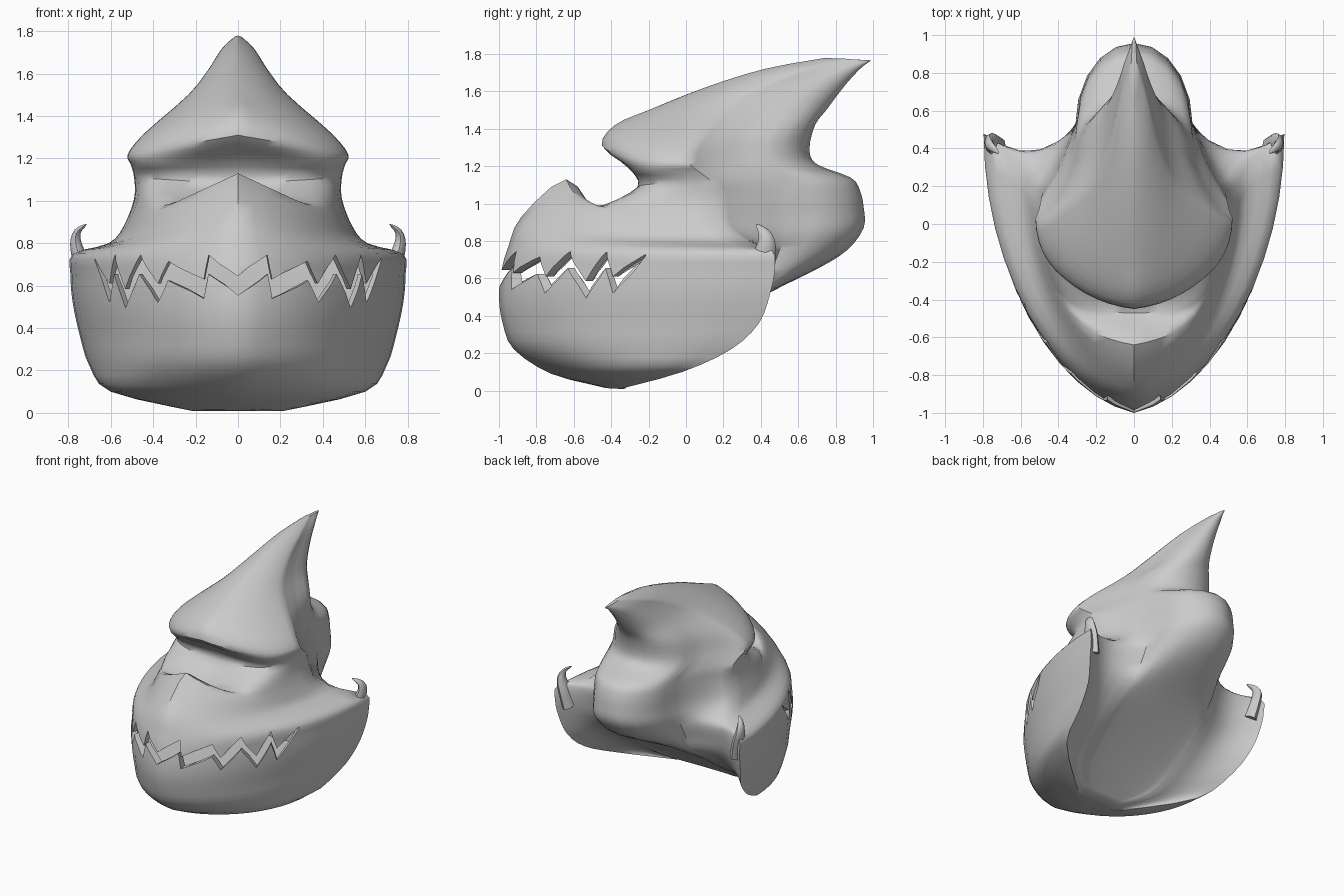
import bpy, bmesh
from math import sin, cos, asin, pi, radians
from mathutils import Vector

cube = bpy.data.objects.get("Cube")
if cube:
    bpy.data.objects.remove(cube)

grey = bpy.data.materials.new("plain_grey")
grey.use_nodes = True
grey.diffuse_color = (0.6, 0.6, 0.6, 1)
grey.node_tree.nodes["Principled BSDF"].inputs["Base Color"].default_value = (0.6, 0.6, 0.6, 1)

# Matching profiles, from the chin up to the crest tip
front = [(-.45, .02), (-.72, .09), (-.92, .22), (-.98, .36), (-1, .5), (-.985, .65),
         (-.95, .77), (-.88, .93), (-.64, 1.13), (-.47, .965), (-.26, 1.08), (-.31, 1.2),
         (-.45, 1.31), (-.38, 1.42), (-.2, 1.5), (.1, 1.62), (.42, 1.72), (.75, 1.78)]
side = [(.22, -.35, .01), (.6, -.02, .1), (.7, .24, .22), (.745, .39, .36), (.78, .45, .52),
        (.79, .475, .65), (.78, .46, .75), (.61, .33, .8), (.54, .2, .88), (.49, .17, 1.01),
        (.49, .14, 1.11), (.505, .07, 1.17), (.52, .02, 1.22), (.44, .05, 1.32),
        (.235, .2, 1.5), (.14, .4, 1.62), (.075, .65, 1.72), (.015, .85, 1.775)]
neck = [(.12, -.33), (.3, -.17), (.35, 0), (.36, .2), (.34, .4), (.32, .46), (.31, .5),
        (.31, .53), (.3, .55), (.3, .55), (.3, .53), (.32, .42), (.32, .34), (.28, .35),
        (.18, .45), (.11, .6), (.055, .79), (.012, .9)]
back = [(-.33, .01), (-.2, .1), (-.03, .22), (.18, .36), (.44, .52), (.7, .65), (.86, .75),
        (.95, .87), (.95, .98), (.93, 1.07), (.88, 1.14), (.7, 1.21), (.66, 1.29),
        (.69, 1.42), (.75, 1.5), (.84, 1.62), (.93, 1.72), (.99, 1.765)]
# Plan shape of each level: (point at the middle, squareness)
shape = [(.12, 1)] * 8 + [(.12, 1.3)] + [(0, 1.8)] * 3 + [(.12, 1)] * 6


def sweep_back(a, point, square):
    return (1 - point) * (1 - cos(a)) ** square + point * sin(a)


def half_ring(f, s, n, b, form):
    """Half outline: rounded front, concave flare behind the side ridge, rounded back."""
    pts = []
    for i in range(13):
        a = i / 12 * pi / 2
        pts.append(Vector((s[0] * sin(a), f[0] + (s[1] - f[0]) * sweep_back(a, *form),
                           f[1] + (s[2] - f[1]) * sin(a))))
    mid = (s[2] + b[1]) / 2
    for i in range(1, 6):
        u = i / 5
        dip = .2 * sin(pi * u) * (s[0] - n[0])
        pts.append(Vector((s[0] + (n[0] - s[0]) * u, s[1] + (n[1] - s[1]) * u - dip,
                           s[2] + (mid - s[2]) * u)))
    for i in range(1, 6):
        a = i / 5 * pi / 2
        x = 0 if i == 5 else n[0] * cos(a)
        pts.append(Vector((x, n[1] + (b[0] - n[1]) * sin(a), mid + (b[1] - mid) * i / 5)))
    return pts


def spline(rows, steps):
    """Smooth rows in between the given ones."""
    out = []
    for i in range(len(rows) - 1):
        quad = [rows[max(0, min(len(rows) - 1, i + k))] for k in (-1, 0, 1, 2)]
        for j in range(steps):
            t = j / steps
            out.append([p + t / 2 * (r - o + t * (2 * o - 5 * p + 4 * r - q
                                                  + t * (3 * (p - r) + q - o)))
                        for o, p, r, q in zip(*quad)])
    return out + [rows[-1]]


def make(name, rings):
    """Skin a stack of closed rings and cap both ends."""
    bm = bmesh.new()
    loops = [[bm.verts.new(p) for p in ring] for ring in rings]
    for lo, hi in zip(loops, loops[1:]):
        for k in range(len(lo)):
            m = (k + 1) % len(lo)
            bm.faces.new((lo[k], lo[m], hi[m], hi[k]))
    bm.faces.new(loops[0][::-1])
    bm.faces.new(loops[-1])
    bmesh.ops.recalc_face_normals(bm, faces=bm.faces)
    mesh = bpy.data.meshes.new(name)
    bm.to_mesh(mesh)
    bm.free()
    mesh.materials.append(grey)
    obj = bpy.data.objects.new(name, mesh)
    bpy.context.collection.objects.link(obj)
    return obj


def select(obj):
    bpy.ops.object.select_all(action='DESELECT')
    obj.select_set(True)
    bpy.context.view_layer.objects.active = obj


# Head with jaw, eye hollow and swept-back crest
rows = spline([half_ring(*r) for r in zip(front, side, neck, back, shape)], 3)
rings = [h + [Vector((-p.x, p.y, p.z)) for p in h[-2:0:-1]] for h in rows]
head = make("head", rings)


def jaw_point(a, k, z):
    """Point on the jaw wall, scaled towards the middle by k."""
    y = -.98 + 1.455 * sweep_back(abs(a), .12, 1)
    return Vector((.79 * sin(a) * k, .475 + (y - .475) * k, z))


# Mouth cavity leaving a thin wall behind the teeth
arc = [-1.2 + 2.4 * i / 24 for i in range(25)]
cavity = make("mouth_cavity", [[jaw_point(a, k, z) for a in arc]
                               for z, k in ((.46, .96), (.64, .97), (.755, .945))])

# Sawtooth gap between upper and lower teeth
zigzag = [(0, .6), (.14, .7), (.16, .585), (.33, .67), (.375, .565), (.465, .7), (.53, .54),
          (.585, .7), (.605, .565), (.675, .725)]
zigzag = [(-x, z) for x, z in zigzag[:0:-1]] + zigzag
bands = []
for x, z in zigzag:
    a = asin(x / .79)
    h = .004 if abs(x) > .67 else .045
    bands.append([jaw_point(a, .86, z - h), jaw_point(a, 1.1, z - h),
                  jaw_point(a, 1.1, z + h), jaw_point(a, .86, z + h)])
gap = make("teeth_gap", bands)

for cutter in (cavity, gap):
    cutter.hide_render = True
    mod = head.modifiers.new("cut", 'BOOLEAN')
    mod.operation, mod.solver, mod.object = 'DIFFERENCE', 'EXACT', cutter
    select(head)
    bpy.ops.object.modifier_apply(modifier=mod.name)
    bpy.data.objects.remove(cutter)
select(head)
bpy.ops.object.shade_smooth_by_angle(angle=radians(45))

# Hooked horns on the rear corners of the jaw
path = [[Vector(p)] for p in ((.72, .39, .6), (.745, .42, .72), (.765, .43, .8),
                              (.757, .41, .855), (.715, .375, .89))]
spine = [r[0] for r in spline(path, 3)]
for name, sign in (("left_horn", 1), ("right_horn", -1)):
    rings = []
    for i, c in enumerate(spine):
        d = (spine[min(i + 1, len(spine) - 1)] - spine[max(i - 1, 0)]).normalized()
        u = d.cross(Vector((0, 1, 0))).normalized()
        v = d.cross(u)
        r = .075 * (1 - i / (len(spine) - 1)) ** .8 + .002
        ring = [c + r * (cos(k * pi / 4) * u * .6 + sin(k * pi / 4) * v) for k in range(8)]
        rings.append([Vector((sign * p.x, p.y, p.z)) for p in ring])
    horn = make(name, rings)
    select(horn)
    bpy.ops.object.shade_smooth_by_angle(angle=radians(60))
